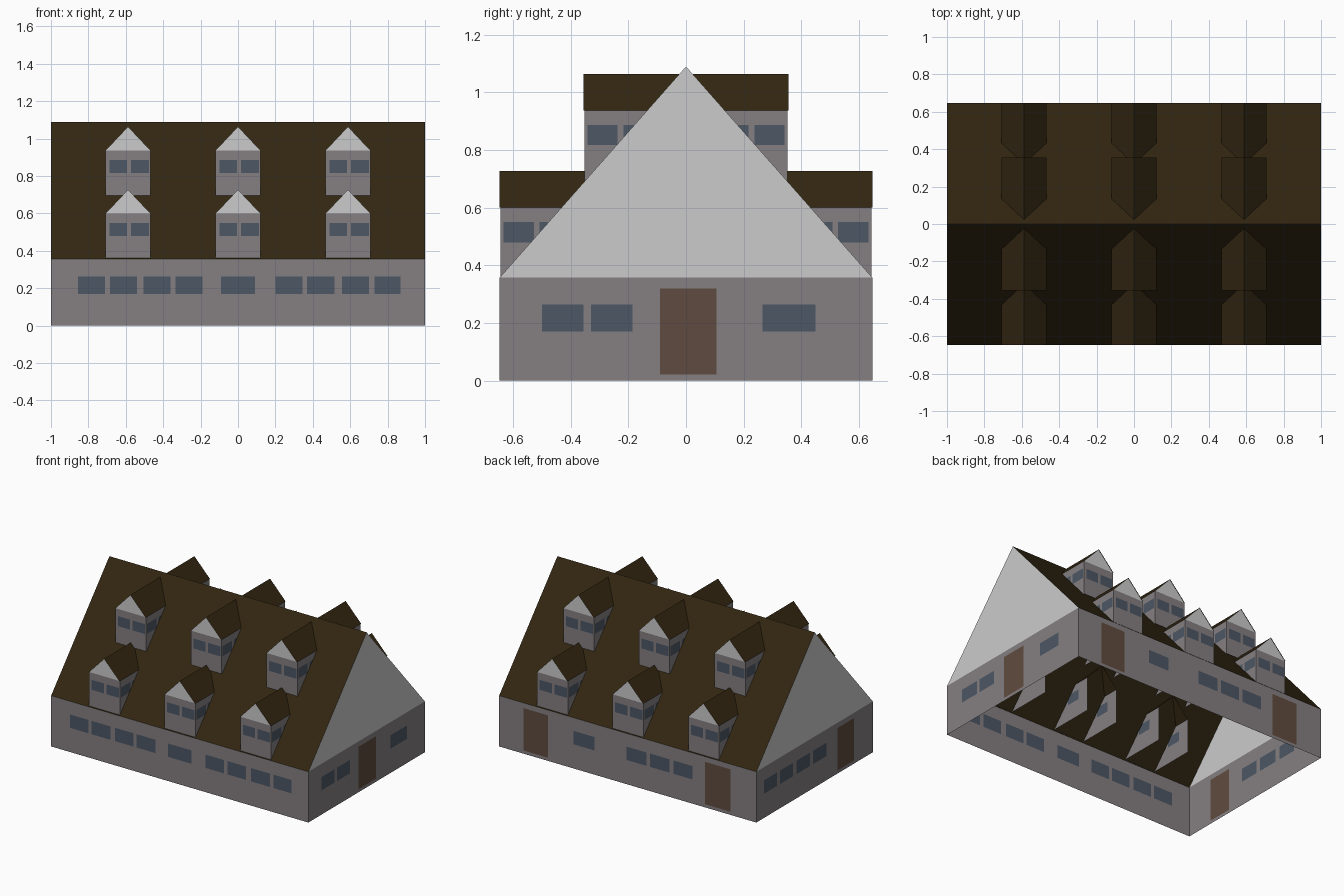
import bpy, bmesh
from math import pi
from mathutils import Vector, Matrix

if "Cube" in bpy.data.objects:
    bpy.data.objects.remove(bpy.data.objects["Cube"])

X, Y, EAVE, RIDGE = 1.0, 0.647, 0.357, 1.09
UP = Vector((0, 0, 1))
WALL, GABLE, ROOF, WINDOW, DOOR = range(5)


def material(name, rgb):
    m = bpy.data.materials.new(name)
    m.diffuse_color = (*rgb, 1)
    m.use_nodes = True
    m.node_tree.nodes["Principled BSDF"].inputs["Base Color"].default_value = m.diffuse_color
    return m


MATS = [material("grey wall", (0.235, 0.216, 0.220)),
        material("pale gable", (0.60, 0.60, 0.60)),
        material("dark brown roof", (0.032, 0.0195, 0.0056)),
        material("blue grey window", (0.074, 0.095, 0.130)),
        material("brown door", (0.118, 0.071, 0.050))]


def face(bm, pts, mat):
    f = bm.faces.new([bm.verts.new(p) for p in pts])
    f.material_index = mat


def panel(bm, centre, u, half, height, rects):
    """Upright sheet cut along the openings; rects are (u0, u1, z0, z1, material)."""
    us = sorted({-half, half, *(r[0] for r in rects), *(r[1] for r in rects)})
    zs = sorted({0, height, *(r[2] for r in rects), *(r[3] for r in rects)})
    c, u = Vector(centre), Vector(u)
    for a, b in zip(us, us[1:]):
        for lo, hi in zip(zs, zs[1:]):
            m, z = (a + b) / 2, (lo + hi) / 2
            mat = next((r[4] for r in rects if r[0] < m < r[1] and r[2] < z < r[3]), WALL)
            face(bm, [c + u * a + UP * lo, c + u * b + UP * lo,
                      c + u * b + UP * hi, c + u * a + UP * hi], mat)


def finish(bm, name):
    bmesh.ops.remove_doubles(bm, verts=bm.verts, dist=1e-5)
    me = bpy.data.meshes.new(name)
    for m in MATS:
        me.materials.append(m)
    bm.to_mesh(me)
    bm.free()
    ob = bpy.data.objects.new(name, me)
    bpy.context.collection.objects.link(ob)
    return ob


def win(a, b):
    return (a, b, 0.17, 0.264, WINDOW)


def door(a, b):
    return (a, b, 0.022, 0.32, DOOR)


# Outer walls, each seen from outside with u running left to right
walls = {
    "front_wall": ((0, -Y, 0), (1, 0, 0), X,
                   [win(-.855, -.71), win(-.685, -.54), win(-.505, -.36), win(-.335, -.19),
                    win(-.09, .09), win(.2, .345), win(.37, .515), win(.555, .70), win(.73, .87)]),
    "right_wall": ((X, 0, 0), (0, 1, 0), Y,
                   [win(-.5, -.355), win(-.33, -.185), door(-.09, .105), win(.265, .45)]),
    "back_wall": ((0, Y, 0), (-1, 0, 0), X,
                  [door(-.81, -.62), win(-.42, -.26), win(-.01, .145), win(.175, .325),
                   win(.355, .505), door(.60, .80)]),
    "left_wall": ((-X, 0, 0), (0, -1, 0), Y,
                  [win(-.56, -.42), win(-.385, -.24), win(-.20, -.05), win(-.015, .13),
                   door(.255, .44)]),
}
for name, (c, u, half, rects) in walls.items():
    bm = bmesh.new()
    panel(bm, c, u, half, EAVE, rects)
    finish(bm, name)

# End gables
for s, name in ((1, "right_gable"), (-1, "left_gable")):
    bm = bmesh.new()
    face(bm, [(s * X, -s * Y, EAVE), (s * X, s * Y, EAVE), (s * X, 0, RIDGE)], GABLE)
    finish(bm, name)

# Main roof, two thin slopes
bm = bmesh.new()
for s in (1, -1):
    face(bm, [(-s * X, -s * Y, EAVE), (s * X, -s * Y, EAVE),
              (s * X, 0, RIDGE), (-s * X, 0, RIDGE)], ROOF)
finish(bm, "main_roof")


# Dormers: open-backed little houses whose rear runs through the roof slope
def dormer(name, x, y, z, turn):
    W, H, TOP, L = 0.12, 0.24, 0.367, 0.33
    bm = bmesh.new()
    w = [(a, b, 0.12, 0.19, WINDOW) for a, b in ((-.1, -.005), (.015, .112))]
    sw = [(a, b, 0.12, 0.19, WINDOW) for a, b in ((-.155, -.05), (-.03, .075))]
    panel(bm, (0, 0, 0), (1, 0, 0), W, H, w)
    panel(bm, (W, L / 2, 0), (0, 1, 0), L / 2, H, sw)
    panel(bm, (-W, L / 2, 0), (0, -1, 0), L / 2, H,
          [(-b, -a, lo, hi, m) for a, b, lo, hi, m in sw])
    face(bm, [(-W, 0, H), (W, 0, H), (0, 0, TOP)], GABLE)
    for s in (1, -1):
        pts = [(s * W, -.004, H), (s * W, L, H), (0, L, TOP), (0, -.004, TOP)]
        face(bm, pts[::s], ROOF)
    ob = finish(bm, name)
    ob.matrix_world = Matrix.Rotation(turn, 4, "Z") @ Matrix.Translation((x, y, z))


for side, turn in (("front", 0), ("back", pi)):
    for row, y, z in (("lower", -0.643, 0.36), ("upper", -0.352, 0.697)):
        for place, x in (("left", -0.588), ("middle", 0), ("right", 0.588)):
            dormer(f"{side}_{row}_{place}_dormer", x, y, z, turn)
